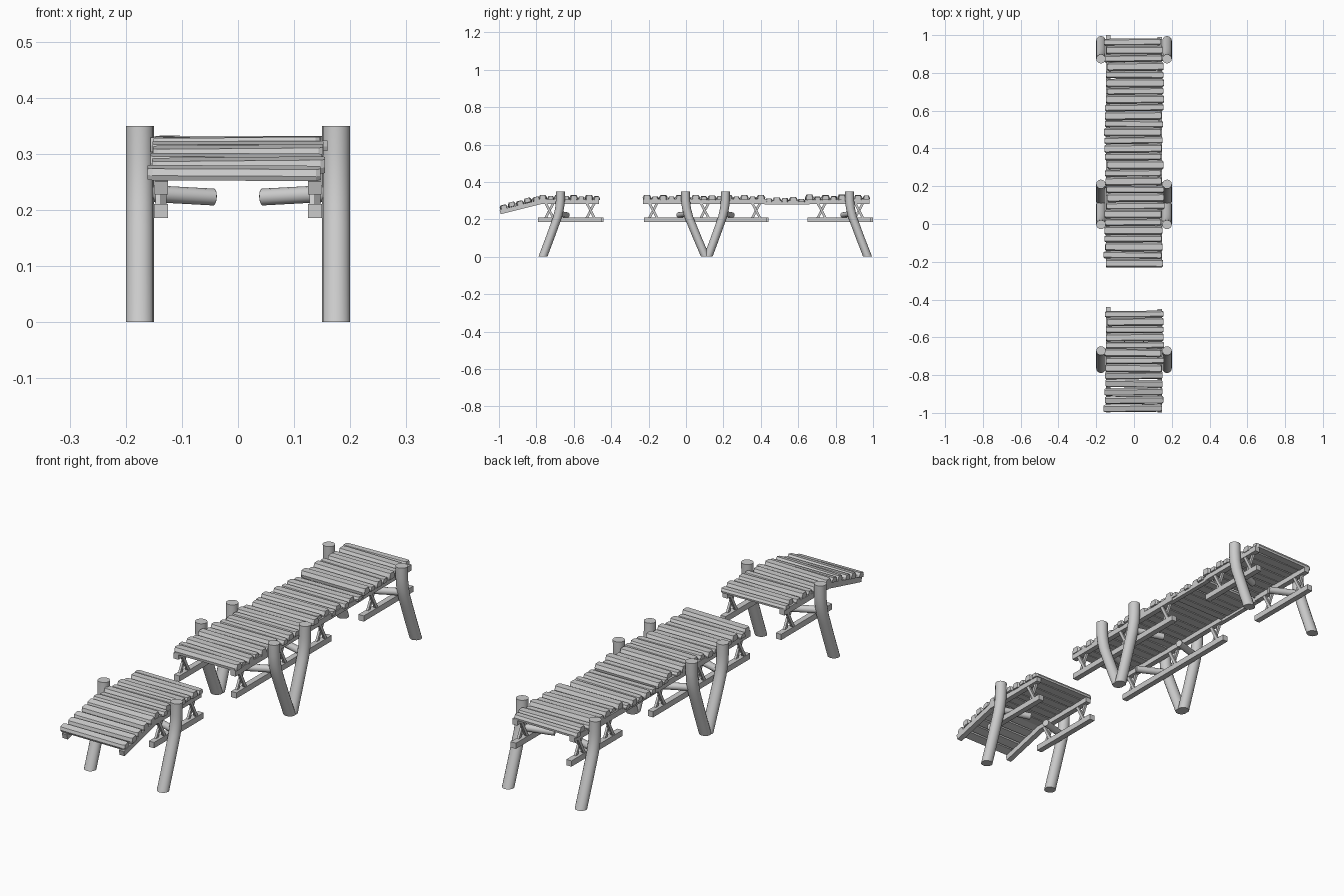
import bpy, bmesh, math, random
from mathutils import Vector, Matrix

if "Cube" in bpy.data.objects:
    bpy.data.objects.remove(bpy.data.objects["Cube"])

random.seed(4)


def finish(name, bm, smooth=False):
    bmesh.ops.recalc_face_normals(bm, faces=bm.faces)
    me = bpy.data.meshes.new(name)
    bm.to_mesh(me)
    bm.free()
    ob = bpy.data.objects.new(name, me)
    bpy.context.collection.objects.link(ob)
    if smooth:
        bpy.context.view_layer.objects.active = ob
        ob.select_set(True)
        bpy.ops.object.shade_smooth_by_angle(angle=math.radians(40))
        ob.select_set(False)
    return ob


def loft(bm, rings):
    loops = [[bm.verts.new(p) for p in r] for r in rings]
    n = len(loops[0])
    for a, b in zip(loops, loops[1:]):
        for i in range(n):
            bm.faces.new((a[i], a[(i + 1) % n], b[(i + 1) % n], b[i]))
    bm.faces.new(loops[0])
    bm.faces.new(loops[-1])


def bar(bm, a, b, w, h):
    """Rectangular timber from a to b, lying in a plane of constant x."""
    a, b = Vector(a), Vector(b)
    side = Vector((w / 2, 0, 0))
    up = (b - a).cross(Vector((1, 0, 0))).normalized() * h / 2
    loft(bm, [[c + side + up, c - side + up, c - side - up, c + side - up] for c in (a, b)])


# Bent posts: (y at top, lean direction of the foot)
SIDES = 16
POSTS = [(-0.671, -0.094), (-0.003, 0.107), (0.211, -0.093), (0.874, 0.097)]
BEND = [(0, 1.0), (0.10, 0.60), (0.17, 0.33), (0.215, 0.16), (0.26, 0.05), (0.30, 0.01), (0.35, 0)]
for i, (y, lean) in enumerate(POSTS):
    for sx, side in ((-1, "left"), (1, "right")):
        bm = bmesh.new()
        rings = []
        for z, t in BEND:
            rings.append([(sx * 0.175 + 0.025 * math.cos(k * math.tau / SIDES),
                           y + lean * t + 0.024 * math.sin(k * math.tau / SIDES), z)
                          for k in range(SIDES)])
        loft(bm, rings)
        finish(f"post_{side}_{i + 1}", bm, True)

        # Short peg log reaching inwards from the post
        bm = bmesh.new()
        d = -math.copysign(1, lean)
        a = Vector((sx * 0.17, y + lean * 0.12, 0.230))
        b = Vector((sx * 0.043, y + d * 0.035, 0.223))
        q = (b - a).to_track_quat('Z', 'Y')
        loft(bm, [[c + q @ Vector((0.015 * math.cos(k * math.tau / 12),
                                   0.015 * math.sin(k * math.tau / 12), 0)) for k in range(12)]
                  for c in (a, b)])
        finish(f"peg_log_{side}_{i + 1}", bm, True)

# Long rails under the deck, lower rails and crossed braces between them
LOWER = [(-0.79, -0.45), (-0.225, 0.43), (0.65, 0.99)]
UPPER = [(-0.785, -0.465), (-0.23, 0.43), (0.65, 0.98)]
BRACES = [-0.73, -0.51, -0.175, 0.10, 0.375, 0.725, 0.925]
for sx, side in ((-1, "left"), (1, "right")):
    x = sx * 0.137
    bm = bmesh.new()
    for y0, y1 in LOWER:
        bar(bm, (x, y0, 0.198), (x, y1 + (0.01 if sx < 0 else 0), 0.198), 0.025, 0.025)
    finish(f"lower_rail_{side}", bm)
    bm = bmesh.new()
    for y0, y1 in UPPER:
        bar(bm, (x, y0, 0.295), (x, y1, 0.295), 0.024, 0.025)
    bar(bm, (x, 0.42, 0.290), (x, 0.66, 0.290), 0.020, 0.02)
    bar(bm, (x, -0.994, 0.239), (x, -0.775, 0.294), 0.024, 0.024)
    finish(f"upper_rail_{side}", bm)
    bm = bmesh.new()
    for y in BRACES:
        bar(bm, (x - 0.005, y - 0.022, 0.205), (x - 0.005, y + 0.022, 0.289), 0.010, 0.013)
        bar(bm, (x + 0.005, y + 0.022, 0.205), (x + 0.005, y - 0.022, 0.289), 0.010, 0.013)
    finish(f"cross_braces_{side}", bm)


def plank(bm, y, z, w, t, pitch=0.0):
    """Rough split-log plank across the deck; z is its underside."""
    half = random.uniform(0.148, 0.155)
    m = (Matrix.Translation((random.uniform(-0.009, 0.009), y, z))
         @ Matrix.Rotation(pitch, 4, 'X')
         @ Matrix.Rotation(random.uniform(-0.012, 0.012), 4, 'Z')
         @ Matrix.Rotation(random.uniform(-0.012, 0.012), 4, 'Y'))
    prof = [(-0.46, 0), (-0.5, 0.45), (-0.33, 1), (0.33, 1), (0.5, 0.45), (0.46, 0)]
    ends = [(-half, 0.72), (-half + 0.008, 1), (half - 0.008, 1), (half, 0.72)]
    loft(bm, [[m @ Vector((x, py * w * s, pz * t)) for py, pz in prof] for x, s in ends])


# Deck sections: alternating thick and thin planks, low span near the middle of the long part
for name, y0, y1, n in (("short_deck", -0.785, -0.457, 8), ("long_deck", -0.23, 0.985, 28)):
    bm = bmesh.new()
    step = (y1 - y0) / n
    for i in range(n):
        y = y0 + step * (i + 0.5)
        low = 0.43 < y < 0.64
        thick = i % 2 == 0
        plank(bm, y, 0.292 if low else 0.304, step * (1.06 if thick else 0.86),
              (0.026 if thick else 0.019) + random.uniform(-0.002, 0.002))
    finish(name, bm)

# Ramp at the front end
pitch = math.atan2(0.055, 0.22)
bm = bmesh.new()
for i in range(5):
    y = -0.973 + i * 0.0435
    plank(bm, y, 0.255 + (y + 0.98) * 0.25, 0.041, 0.02 + 0.004 * (i % 2), pitch)
finish("ramp_deck", bm)
